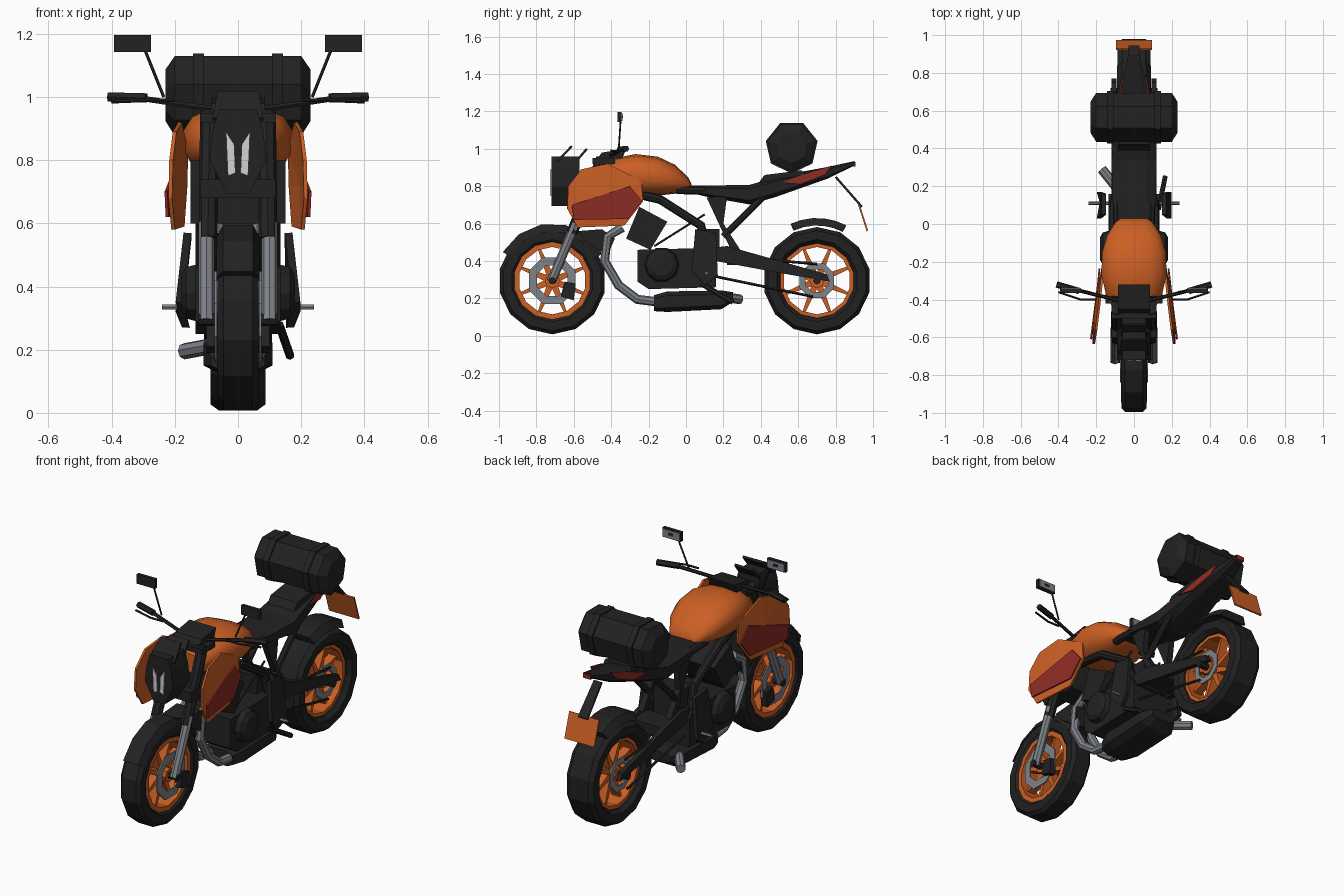
import bpy, bmesh, math
from mathutils import Vector

cube = bpy.data.objects.get("Cube")
if cube:
    bpy.data.objects.remove(cube, do_unlink=True)


def material(name, red, green, blue):
    mat = bpy.data.materials.new(name)
    mat.use_nodes = True
    mat.diffuse_color = (red, green, blue, 1)
    mat.node_tree.nodes["Principled BSDF"].inputs["Base Color"].default_value = (red, green, blue, 1)
    return mat


ORANGE = material("burnt_orange", .6, .115, .018)
RED = material("dark_red", .27, .025, .018)
BLACK = material("matte_black", .016, .016, .016)
RUBBER = material("tyre_rubber", .015, .015, .015)
GREY = material("metal_grey", .21, .225, .25)
WHITE = material("lamp_white", .65, .65, .65)


def build(name, verts, faces, mat, mirror=False, thick=0, smooth=0):
    mesh = bpy.data.meshes.new(name)
    bm = bmesh.new()
    points = [bm.verts.new(v) for v in verts]
    for face in faces:
        bm.faces.new([points[i] for i in face])
    bmesh.ops.recalc_face_normals(bm, faces=bm.faces)
    bm.to_mesh(mesh)
    bm.free()
    mesh.materials.append(mat)
    obj = bpy.data.objects.new(name, mesh)
    bpy.context.collection.objects.link(obj)
    if thick:
        solid = obj.modifiers.new("Thickness", 'SOLIDIFY')
        solid.thickness, solid.offset = thick, 0
    if mirror:
        obj.modifiers.new("Mirror", 'MIRROR').use_mirror_merge = False
    if smooth:
        bpy.ops.object.select_all(action='DESELECT')
        obj.select_set(True)
        bpy.context.view_layer.objects.active = obj
        bpy.ops.object.shade_smooth_by_angle(angle=math.radians(smooth))
    return obj


def loft(name, rings, mat, closed=False, **options):
    """Skin equal rings of points; cap the ends unless closed."""
    n, count = len(rings[0]), len(rings)
    faces = []
    for r in range(count if closed else count - 1):
        a, b = r * n, (r + 1) % count * n
        faces += [(a + i, a + (i + 1) % n, b + (i + 1) % n, b + i) for i in range(n)]
    if not closed:
        faces += [tuple(range(n)), tuple(range((count - 1) * n, count * n))]
    return build(name, [p for ring in rings for p in ring], faces, mat, **options)


def prism(name, outline, low, high, mat, axis='x', **options):
    def place(d):
        return [(d, a, b) if axis == 'x' else (a, d, b) for a, b in outline]
    return loft(name, [place(low), place(high)], mat, **options)


def box(name, x, y, z, mat, **options):
    return prism(name, [(y[0], z[0]), (y[1], z[0]), (y[1], z[1]), (y[0], z[1])], x[0], x[1], mat, **options)


def panel(name, points, mat, thick=.012, **options):
    return build(name, points, [tuple(range(len(points)))], mat, thick=thick, **options)


def tube(name, path, radius, mat, sides=8, **options):
    path = [Vector(p) for p in path]
    rings = []
    for i, p in enumerate(path):
        way = (path[min(i + 1, len(path) - 1)] - path[max(i - 1, 0)]).normalized()
        guide = Vector((1, 0, 0)) if abs(way.x) < .8 else Vector((0, 0, 1))
        u = way.cross(guide).normalized()
        v = way.cross(u)
        turns = [math.tau * k / sides for k in range(sides)]
        rings.append([p + radius * (u * math.cos(t) + v * math.sin(t)) for t in turns])
    return loft(name, rings, mat, **options)


def lathe(name, y, z, profile, sides, mat, turn=0, closed=True, **options):
    """Spin (x, radius) pairs about a sideways axis through y, z."""
    rings = []
    for k in range(sides):
        t = math.tau * k / sides + turn
        rings.append([(x, y + r * math.cos(t), z + r * math.sin(t)) for x, r in profile])
    if not closed:
        rings = [[ring[j] for ring in rings] for j in range(len(profile))]
    return loft(name, rings, mat, closed=closed, **options)


def body(name, sections, mat, power, sides, **options):
    """Loft rounded sections given as (y, half width, bottom, top)."""
    rings = []
    for y, w, low, high in sections:
        ring = []
        for k in range(sides):
            t = math.tau * (k + .5) / sides
            c, s = math.cos(t), math.sin(t)
            ring.append((w * math.copysign(abs(c) ** power, c), y,
                         (low + high) / 2 + (high - low) / 2 * math.copysign(abs(s) ** power, s)))
        rings.append(ring)
    return loft(name, rings, mat, **options)


# Wheels: tyre, rim, hub, spokes and discs
def wheel(end, y, w, disc):
    z = .295
    half = [(w * .75, .2), (w, .22), (w, .268), (w * .7, .287)]
    lathe(end + "_tyre", y, z, half + [(-x, r) for x, r in reversed(half)], 14, RUBBER, turn=math.pi / 14)
    lathe(end + "_rim", y, z, [(.055, .18), (.055, .208), (-.055, .208), (-.055, .18)], 14, ORANGE, turn=math.pi / 14)
    lathe(end + "_hub", y, z, [(-.065, .04), (.065, .04)], 8, ORANGE, closed=False)
    for k in range(8):
        t = math.tau * (k + .5) / 8
        u, v = Vector((0, math.cos(t), math.sin(t))), Vector((0, -math.sin(t), math.cos(t)))
        hub = Vector((0, y, z))
        outline = [hub + u * .03 + v * .018, hub + u * .19 + v * .007, hub + u * .19 - v * .007, hub + u * .03 - v * .018]
        panel(f"{end}_spoke_{k + 1}", outline, ORANGE, thick=.05)
    lathe(end + "_brake_discs", y, z, [(.066, disc * .65), (.066, disc), (.074, disc), (.074, disc * .65)],
          8, GREY, turn=math.pi / 8, mirror=True)
    lathe(end + "_axle", y, z, [(-.125, .02), (.125, .02)], 8, BLACK, closed=False)


wheel("front", -.715, .065, .135)
wheel("rear", .7, .087, .1)

# Mudguards follow the tyres
def mudguard(name, y, start, stop, radius, w):
    rings = []
    for k in range(6):
        t = math.radians(start + (stop - start) * k / 5)
        rings.append([(x, y + r * math.cos(t), .295 + r * math.sin(t))
                      for x, r in ((-w, radius - .04), (-w * .7, radius), (w * .7, radius), (w, radius - .04))])
    loft(name, rings, BLACK)


mudguard("front_mudguard", -.715, 150, 28, .306, .068)
prism("mudguard_tail", [(-.58, .56), (-.45, .57), (-.38, .52), (-.42, .43), (-.53, .5)], -.075, .075, BLACK)
mudguard("rear_mudguard", .7, 115, 62, .335, .09)

# Fork and brakes
tube("fork_lowers", [(.1, -.72, .29), (.1, -.59, .6)], .025, GREY, mirror=True)
tube("fork_uppers", [(.095, -.61, .55), (.09, -.45, .95)], .03, BLACK, mirror=True)
prism("front_calipers", [(-.65, .29), (-.59, .28), (-.6, .19), (-.67, .21)], .06, .1, BLACK, mirror=True)
box("lower_yoke", (-.12, .12), (-.6, -.5), (.68, .74), BLACK)
box("upper_yoke", (-.12, .12), (-.5, -.38), (.92, .95), BLACK)

# Headlight with two lamps and small screens
shield = [(.06, .96), (.08, .89), (.09, .8), (.035, .695)]
prism("headlight", shield + [(-x, z) for x, z in reversed(shield)], -.72, -.57, BLACK, axis='y')
panel("lamps", [(.038, -.722, .89), (.012, -.722, .85), (.008, -.722, .76), (.032, -.722, .75)],
      WHITE, thick=.008, mirror=True)
panel("screen", [(-.08, -.69, .93), (.08, -.69, .93), (.065, -.61, 1.015), (-.065, -.61, 1.015)], BLACK)
panel("inner_screen", [(-.07, -.59, .93), (.07, -.59, .93), (.06, -.53, 1), (-.06, -.53, 1)], BLACK)
prism("instruments", [(-.48, .94), (-.45, .98), (-.32, 1), (-.34, .95)], -.085, .085, BLACK)

# Handlebar, levers and mirrors
tube("handlebar", [(0, -.4, .96), (.1, -.4, .965), (.3, -.35, .995)], .01, BLACK, sides=6, mirror=True)
tube("grips", [(.29, -.355, .997), (.41, -.32, 1)], .017, BLACK, sides=6, mirror=True)
tube("levers", [(.2, -.4, .99), (.28, -.4, .99), (.4, -.36, .985)], .006, BLACK, sides=5, mirror=True)
tube("mirror_stalks", [(.235, -.36, 1), (.295, -.35, 1.15)], .005, BLACK, sides=5, mirror=True)
box("mirror_shells", (.275, .392), (-.365, -.345), (1.143, 1.197), BLACK, mirror=True)
box("mirror_glass", (.28, .387), (-.345, -.34), (1.148, 1.192), GREY, mirror=True)
box("mirror_centres", (.32, .35), (-.34, -.337), (1.165, 1.178), BLACK, mirror=True)

# Tank
body("tank", [(-.47, .1, .78, .89), (-.38, .15, .77, .95), (-.27, .176, .75, .972), (-.15, .172, .75, .958),
              (-.06, .145, .76, .915), (.01, .1, .77, .85), (.03, .07, .78, .81)], ORANGE, .8, 14, smooth=45)

# Flared side shrouds with red insets
def flare(y, z, out=0):
    return (.165 - .12 * (y + .25) + .03 * (.8 - abs(z - .7)) - .02 + out, y, z)


edge = [(-.63, .8), (-.56, .89), (-.42, .92), (-.24, .83), (-.23, .72), (-.33, .59), (-.58, .58), (-.635, .68)]
hub = [flare(-.43, .72, .012)]
fan = [(0, i + 1, (i + 1) % len(edge) + 1) for i in range(len(edge))]
build("side_shrouds", hub + [flare(y, z) for y, z in edge], fan, ORANGE, mirror=True, thick=.012)
inset = [(-.61, .7), (-.3, .8), (-.235, .72), (-.31, .625), (-.6, .62)]
panel("shroud_insets", [flare(y, z, .016) for y, z in inset], RED, thick=.009, mirror=True)

# Seat and tail
body("seat", [(0, .09, .77, .805), (.12, .12, .74, .805), (.34, .125, .7, .81), (.48, .11, .74, .85),
              (.62, .09, .79, .88), (.76, .065, .84, .905), (.9, .03, .91, .935)], BLACK, .6, 8)
prism("pillion_pad", [(.39, .82), (.42, .86), (.62, .885), (.64, .85)], -.085, .085, BLACK)
panel("tail_insets", [(.104, .51, .82), (.082, .66, .875), (.062, .78, .91), (.07, .74, .86), (.093, .61, .81)],
      RED, thick=.009, mirror=True)
box("tail_lamp", (-.025, .025), (.88, .905), (.905, .93), RED)
panel("plate_holder", [(-.025, .8, .85), (.025, .8, .85), (.03, .94, .69), (-.03, .94, .69)], BLACK)
panel("rear_plate", [(-.095, .925, .7), (.095, .925, .7), (.095, .97, .56), (-.095, .97, .56)], ORANGE, thick=.009)

# Luggage roll and its straps
lathe("luggage_roll", .565, 1.01, [(-.23, .085), (-.2, .133), (.2, .133), (.23, .085)], 7, BLACK,
      turn=-math.pi / 2, closed=False)
lathe("luggage_straps", .565, 1.01, [(.108, .128), (.108, .142), (.143, .142), (.143, .128)], 7, BLACK,
      turn=-math.pi / 2, mirror=True)

# Engine, radiator and exhaust
prism("engine_case", [(-.26, .46), (.12, .47), (.16, .42), (.16, .26), (-.2, .25), (-.26, .29)], -.135, .135, BLACK)
prism("cylinder", [(-.25, .69), (-.1, .61), (-.19, .46), (-.32, .52)], -.11, .11, BLACK)
lathe("engine_covers", -.13, .38, [(.13, .095), (.165, .085), (.18, .06)], 10, BLACK, closed=False, mirror=True)
box("radiator", (-.15, .15), (-.42, -.35), (.6, .8), BLACK)
panel("heel_plates", [(.16, .05, .57), (.16, .16, .55), (.185, .17, .32), (.165, .1, .27), (.185, .03, .35)],
      BLACK, thick=.025, mirror=True)
tube("header_pipes", [(.06, -.34, .58), (.06, -.42, .53), (.06, -.435, .4), (.06, -.36, .27), (.06, -.26, .195),
                      (.06, -.14, .18)], .025, GREY, mirror=True)
body("muffler", [(-.17, .09, .13, .22), (-.1, .115, .125, .24), (.19, .115, .14, .245), (.25, .08, .18, .235)],
     BLACK, .6, 8)
tube("exhaust_tip", [(-.09, .19, .21), (-.17, .29, .195)], .026, GREY)
tube("side_stand", [(.13, .08, .28), (.165, .25, .18)], .014, BLACK, sides=6)
tube("foot_pegs", [(.13, .11, .335), (.24, .11, .335)], .009, GREY, sides=6, mirror=True)

# Frame, swingarm and rods
tube("main_frame", [(.07, -.45, .8), (.11, -.14, .73), (.11, .08, .59), (.11, .14, .36)], .024, BLACK, mirror=True)
tube("seat_rails", [(.09, -.05, .78), (.09, .38, .77)], .022, BLACK, mirror=True)
tube("seat_struts", [(.09, .2, .53), (.09, .42, .75)], .018, BLACK, mirror=True)
tube("frame_braces", [(.1, -.17, .48), (.1, .1, .65)], .006, BLACK, sides=5, mirror=True)
prism("rear_frame_plates", [(.11, .74), (.22, .75), (.2, .6), (.29, .46), (.24, .46)], .07, .105, BLACK, mirror=True)
box("shock_mount", (-.08, .08), (.06, .18), (.4, .57), BLACK)
prism("swingarm", [(.13, .47), (.22, .48), (.75, .33), (.77, .29), (.48, .34), (.16, .4)], .092, .12, BLACK, mirror=True)
box("swingarm_bridge", (-.1, .1), (.22, .36), (.38, .44), BLACK)
for label, start, stop in (("lower", (.1, .33), (.68, .21)), ("upper", (.4, .41), (.7, .385))):
    tube(label + "_chain_rods", [(.1, *start), (.1, *stop)], .008, BLACK, sides=5, mirror=True)
